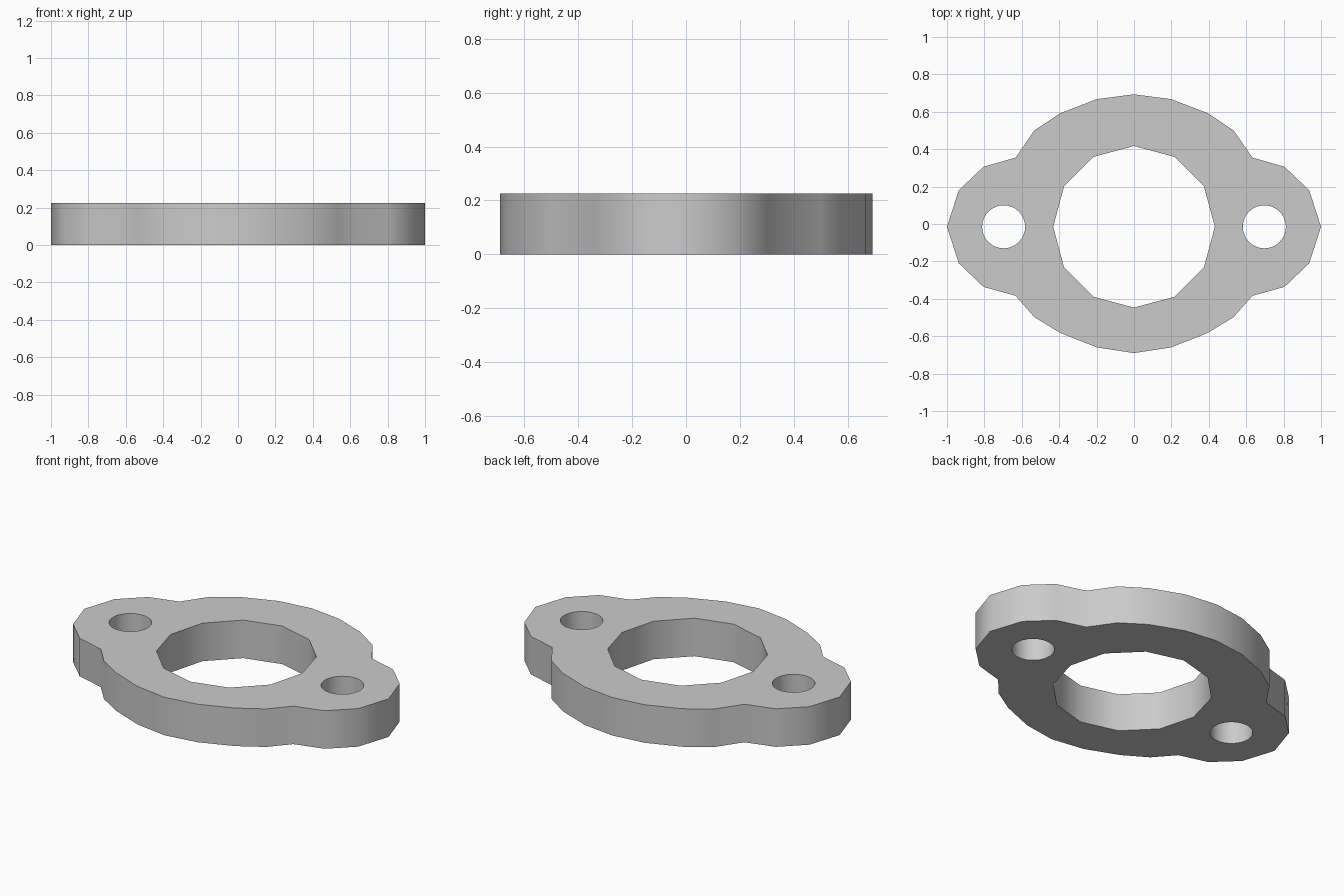
import bpy, bmesh, math

cube = bpy.data.objects.get("Cube")
if cube:
    bpy.data.objects.remove(cube, do_unlink=True)

HEIGHT = 0.226
MID_Y = -0.015

grey = bpy.data.materials.new("plain_grey")
grey.use_nodes = True
colour = (0.6, 0.6, 0.6, 1)
grey.diffuse_color = colour
grey.node_tree.nodes["Principled BSDF"].inputs["Base Color"].default_value = colour


def circle(x, y, radius, sides):
    return [(x + radius * math.cos(math.tau * i / sides),
             y + radius * math.sin(math.tau * i / sides)) for i in range(sides)]


# Outer profile: right half from back to front, then mirrored
half = [(0, 0.693), (0.198, 0.668), (0.393, 0.593), (0.533, 0.5), (0.633, 0.355),
        (0.805, 0.306), (0.937, 0.18), (1, MID_Y), (0.937, -0.21), (0.805, -0.336),
        (0.633, -0.384), (0.533, -0.498), (0.393, -0.583), (0.198, -0.66), (0, -0.69)]
outline = half + [(-x, y) for x, y in reversed(half[1:-1])]

# Centre opening and the two bolt holes
loops = [outline, circle(0, MID_Y, 0.432, 12)]
loops += [circle(side * 0.697, MID_Y, 0.115, 32) for side in (-1, 1)]

bm = bmesh.new()
for loop in loops:
    verts = [bm.verts.new((x, y, 0)) for x, y in loop]
    for i, v in enumerate(verts):
        bm.edges.new((v, verts[i - 1]))
bmesh.ops.triangle_fill(bm, edges=bm.edges[:], use_beauty=True, normal=(0, 0, 1))

# Thicken the flat plate
top = bmesh.ops.extrude_face_region(bm, geom=bm.faces[:], use_keep_orig=True)
bmesh.ops.translate(bm, vec=(0, 0, HEIGHT),
                    verts=[g for g in top["geom"] if isinstance(g, bmesh.types.BMVert)])
bmesh.ops.recalc_face_normals(bm, faces=bm.faces[:])

mesh = bpy.data.meshes.new("flange_plate")
bm.to_mesh(mesh)
bm.free()
mesh.materials.append(grey)
plate = bpy.data.objects.new("flange_plate", mesh)
bpy.context.collection.objects.link(plate)

# Smooth walls, sharp rims
bpy.ops.object.select_all(action="DESELECT")
plate.select_set(True)
bpy.context.view_layer.objects.active = plate
bpy.ops.object.shade_smooth_by_angle(angle=math.radians(45))
